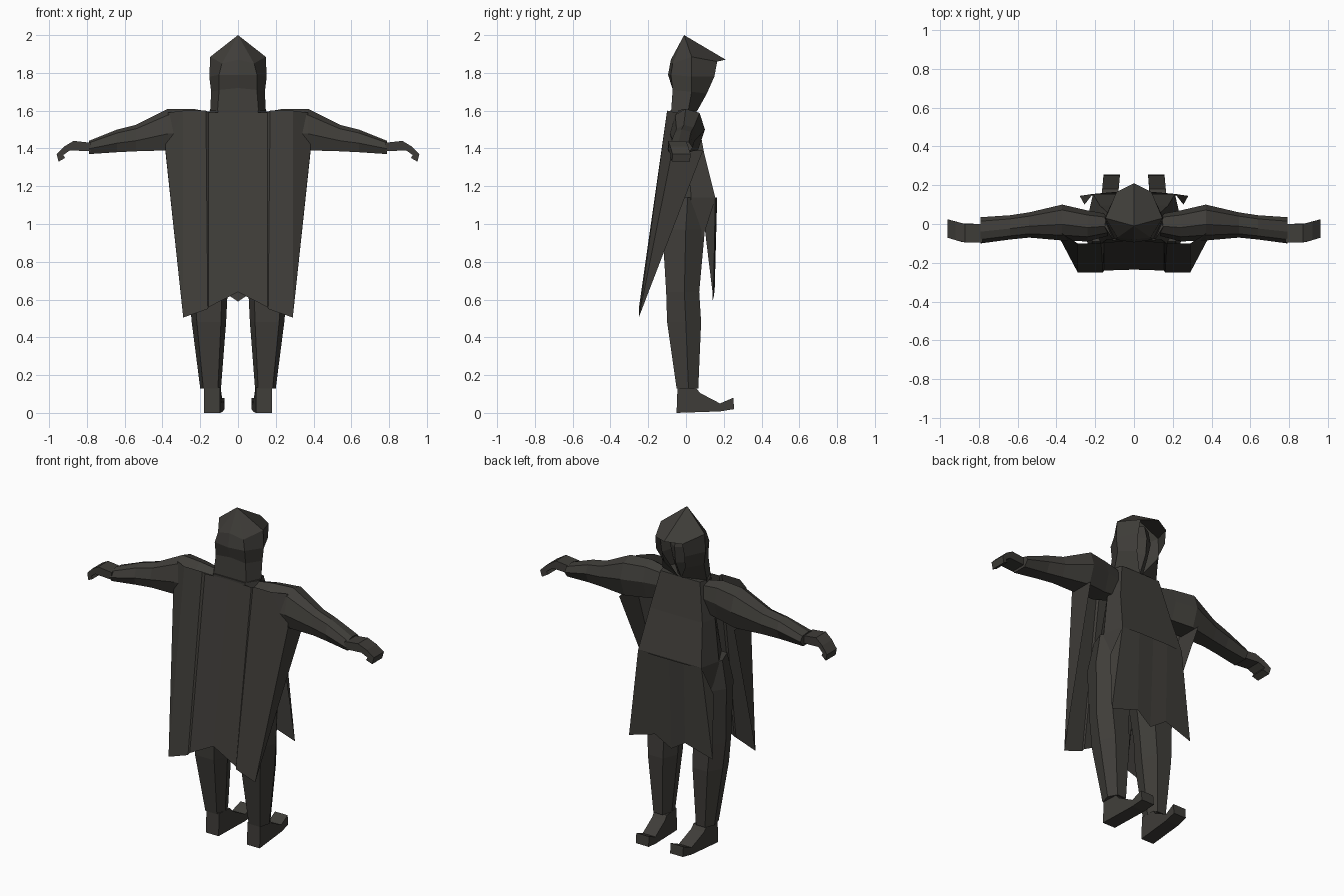
import bpy, bmesh

mat = bpy.data.materials.new("dark_cloth")
mat.diffuse_color = (0.05, 0.047, 0.041, 1)


def build(name, verts, faces, mirror=True):
    bm = bmesh.new()
    vs = [bm.verts.new(v) for v in verts]
    for f in faces:
        bm.faces.new([vs[i] for i in f])
    bmesh.ops.recalc_face_normals(bm, faces=bm.faces[:])
    me = bpy.data.meshes.new(name)
    bm.to_mesh(me)
    bm.free()
    ob = bpy.data.objects.new(name, me)
    bpy.context.collection.objects.link(ob)
    me.materials.append(mat)
    if mirror:
        ob.modifiers.new("mirror", 'MIRROR')
    return ob


def grid_faces(rows, cols, wrap=False):
    n = cols if wrap else cols - 1
    return [(r * cols + c, r * cols + (c + 1) % cols,
             (r + 1) * cols + (c + 1) % cols, (r + 1) * cols + c)
            for r in range(rows - 1) for c in range(n)]


def loft(name, sections, axis, outline, mirror=True):
    """sections: (position, a0, a1, b0, b1); outline: unit-square points."""
    verts = []
    for p, a0, a1, b0, b1 in sections:
        for u, v in outline:
            a, b = a0 + (a1 - a0) * u, b0 + (b1 - b0) * v
            verts.append((p, a, b) if axis == 'x' else (a, b, p))
    n, m = len(outline), len(sections)
    faces = grid_faces(m, n, True)
    faces += [tuple(range(n)), tuple(range((m - 1) * n, m * n))]
    return build(name, verts, faces, mirror)


def prism(name, profile, place, lo, hi):
    n = len(profile)
    verts = [place(p, lo) for p in profile] + [place(p, hi) for p in profile]
    faces = grid_faces(2, n, True) + [tuple(range(n)), tuple(range(n, 2 * n))]
    return build(name, verts, faces)


# Sleeves, tapering from shoulder to cuff
sleeve = [(0, .4), (.15, .85), (.45, 1), (.85, .9), (1, .5), (.8, 0), (.15, 0)]
loft("sleeve", [(.13, -.06, .05, 1.42, 1.59), (.24, -.09, .07, 1.40, 1.61),
                (.37, -.085, .10, 1.39, 1.61), (.54, -.07, .06, 1.385, 1.525),
                (.64, -.08, .045, 1.38, 1.50), (.79, -.10, .035, 1.37, 1.44)],
     'x', sleeve)

# Curled hands
prism("hand", [(.78, 1.43), (.87, 1.44), (.92, 1.41), (.96, 1.37), (.95, 1.33),
               (.915, 1.35), (.925, 1.365), (.89, 1.39), (.78, 1.385)],
      lambda p, t: (p[0], t + max(0, p[0] - .88) * .3, p[1]), -.095, 0)

# Torso
loft("torso", [(.93, -.24, .24, -.12, .09), (1.14, -.24, .24, -.10, .155),
               (1.38, -.20, .20, -.08, .095), (1.60, -.15, .15, -.085, .055)],
     'z', [(0, .5), (.06, 1), (.28, 1), (.72, 1), (.94, 1), (1, .5), (.85, 0), (.15, 0)],
     mirror=False)

# Trouser legs
leg = [(0, .5), (.2, 1), (.75, 1), (1, .55), (.85, 0), (.15, 0)]
loft("trouser_leg", [(.13, .09, .20, -.05, .065), (.48, .063, .245, -.10, .08),
                     (.64, .055, .26, -.105, .07), (.97, .005, .27, -.125, .10),
                     (1.14, .005, .25, -.09, .09)], 'z', leg)

# Boots with turned-up toes
prism("boot", [(-.05, 0), (-.045, .135), (.055, .13), (.075, .105), (.18, .05),
               (.25, .08), (.255, .02), (.18, .008)],
      lambda p, t: (t - max(0, p[0]) * .09, p[0], p[1]), .095, .18)

# Front skirt panel with pointed corners
build("tunic_skirt",
      [(0, .165, 1.14), (.10, .165, 1.14), (.212, .155, 1.14), (.255, .10, .97),
       (0, .14, .59), (.10, .152, .655), (.28, .145, .60)],
      [(0, 1, 5, 4), (1, 2, 6, 5), (2, 3, 6)])

# Long cape: flat back panels and side gores below the arms
build("cape",
      [(0, -.085, 1.59), (.155, -.095, 1.59), (.17, -.10, 1.60), (.29, -.10, 1.60),
       (0, -.235, .64), (.155, -.24, .56), (.16, -.25, .55), (.29, -.25, .505),
       (.385, -.07, 1.40), (.385, .09, 1.39), (.37, -.05, 1.59)],
      [(0, 1, 5, 4), (1, 2, 6, 5), (2, 3, 7, 6), (3, 8, 7), (8, 9, 7), (3, 10, 8)])

# Pointed hood, open at the face
hood = [(0, -.08, 1.87), (.085, -.07, 1.85), (.147, .03, 1.885), (.09, .165, 1.86),
        (0, -.095, 1.79), (.10, -.08, 1.79), (.152, .03, 1.78), (.095, .15, 1.78),
        (0, -.07, 1.72), (.10, -.07, 1.71), (.142, .03, 1.70), (.07, .11, 1.69),
        (0, -.08, 1.58), (.11, -.08, 1.58), (.148, .01, 1.59), (.01, .06, 1.60)]
build("hood", hood + [(0, -.01, 2.0), (0, .21, 1.87)],
      grid_faces(4, 4) + [(0, 1, 16), (1, 2, 16), (2, 3, 17, 16)])

# Shadowed face inside the hood
loft("face", [(1.60, -.05, .05, -.04, .05), (1.70, -.06, .06, -.05, .10),
              (1.80, -.09, .09, -.06, .11), (1.88, -.08, .08, -.04, .09)],
     'z', [(0, .4), (.15, .75), (.5, 1), (.85, .75), (1, .4), (.5, 0)], mirror=False)
